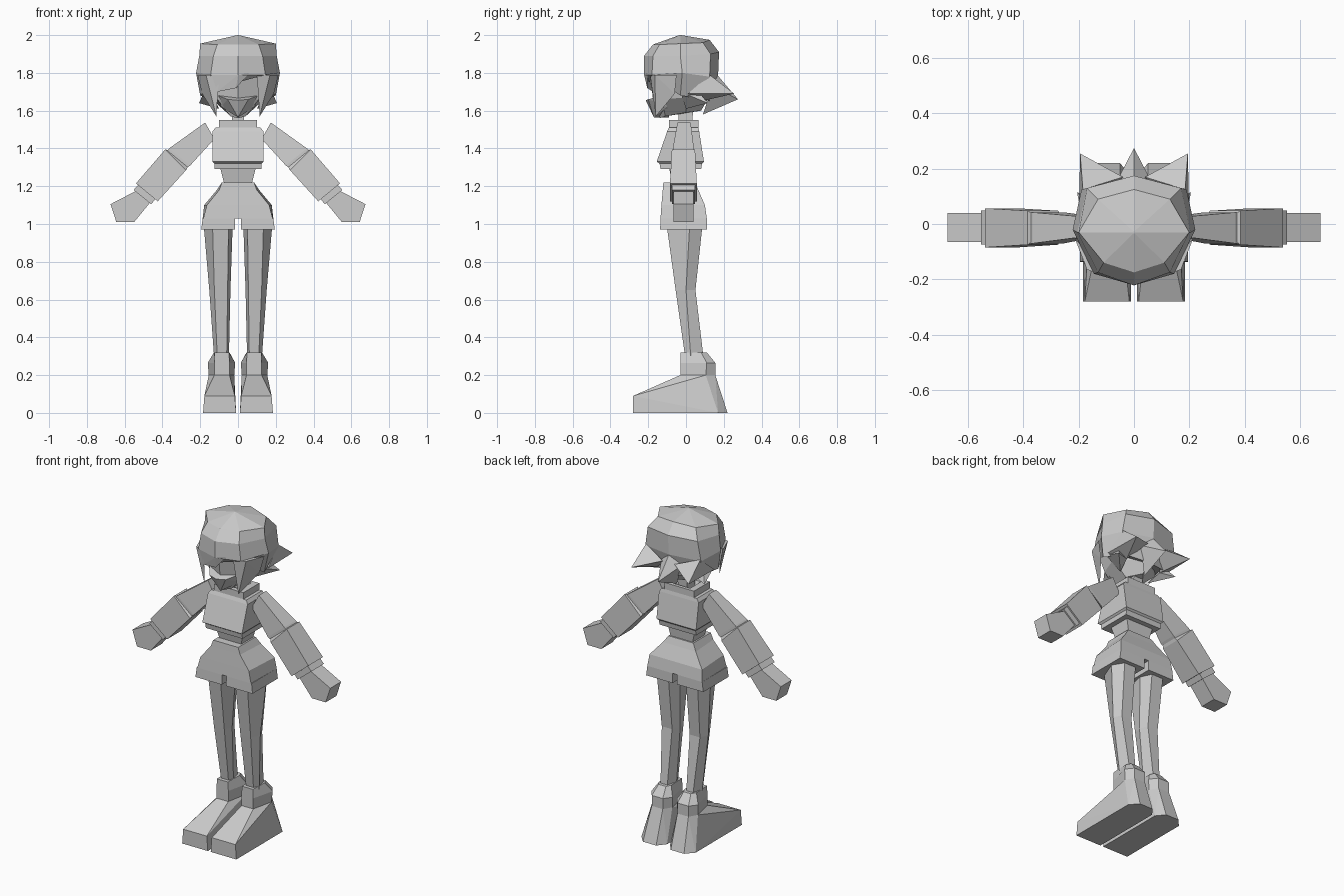
import bpy, bmesh, math

grey = bpy.data.materials.new("light grey")
grey.diffuse_color = (0.6, 0.6, 0.6, 1)


def finish(name, bm):
    bmesh.ops.recalc_face_normals(bm, faces=bm.faces)
    mesh = bpy.data.meshes.new(name)
    bm.to_mesh(mesh)
    bm.free()
    mesh.materials.append(grey)
    obj = bpy.data.objects.new(name, mesh)
    bpy.context.collection.objects.link(obj)
    return obj


def loft(name, rings, side=1):
    """Skin matching rings of points and cap both ends."""
    bm = bmesh.new()
    loops = [[bm.verts.new((x * side, y, z)) for x, y, z in r] for r in rings]
    n = len(loops[0])
    for a, b in zip(loops, loops[1:]):
        for i in range(n):
            j = (i + 1) % n
            bm.faces.new((a[i], a[j], b[j], b[i]))
    bm.faces.new(loops[0])
    bm.faces.new(loops[-1])
    return finish(name, bm)


def hull(name, pts, side=1):
    """Faceted solid around a few points."""
    bm = bmesh.new()
    for x, y, z in pts:
        bm.verts.new((x * side, y, z))
    bmesh.ops.convex_hull(bm, input=bm.verts[:])
    bmesh.ops.dissolve_limit(bm, angle_limit=math.radians(3), verts=bm.verts[:], edges=bm.edges[:])
    return finish(name, bm)


def rect(z, x0, x1, y0, y1, back=0):
    """Four-sided level ring, optionally wider at the back."""
    return [(x0, y0, z), (x1, y0, z), (x1 + back, y1, z), (x0 - back, y1, z)]


def box(z, w, y0, y1, back=0):
    return rect(z, -w, w, y0, y1, back)


def hexa(z, front, mid, rear):
    """Six-sided ring from three (x0, x1, y) pairs."""
    return [(front[0], front[2], z), (front[1], front[2], z), (mid[1], mid[2], z),
            (rear[1], rear[2], z), (rear[0], rear[2], z), (mid[0], mid[2], z)]


def arm_ring(top, low, y0, y1):
    return [(top[0], y0, top[1]), (top[0], y1, top[1]), (low[0], y1, low[1]), (low[0], y0, low[1])]


def mirrored(pts):
    """Full ring from half: front centre, half points, back centre."""
    return pts + [(-x, y, z) for x, y, z in pts[-2:0:-1]]


# Torso, collar, waist and neck
loft("chest", [box(1.29, .125, -.135, .08), box(1.32, .125, -.14, .085), box(1.33, .135, -.155, .095),
               box(1.49, .135, -.10, .07), box(1.51, .12, -.09, .065)])
loft("collar", [box(1.50, .10, -.09, .065), box(1.55, .10, -.09, .065),
                box(1.55, .06, -.06, .045), box(1.52, .04, -.045, .035)])
loft("waist", [box(1.20, .07, -.07, .04), box(1.30, .095, -.09, .05)])
loft("neck", [box(1.50, .032, -.04, .03), box(1.63, .032, -.04, .04)])

# Shorts: upper block plus two short legs with a gap between
loft("shorts", [box(1.03, .183, -.135, .11, .004), box(1.10, .165, -.13, .10, .014),
                box(1.18, .10, -.123, .065, .012), box(1.22, .085, -.12, .05)])

for s, tag in ((1, "right"), (-1, "left")):
    loft(tag + "_short_leg", [rect(.97, .015, .195, -.137, .11), rect(1.03, .015, .187, -.135, .11)], s)

    # Six-sided bare leg
    loft(tag + "_leg", [hexa(.30, (.06, .11, -.005), (.048, .127, .025), (.065, .11, .092)),
                        hexa(.65, (.055, .125, -.055), (.04, .152, 0), (.06, .13, .05)),
                        hexa(1.0, (.05, .135, -.103), (.028, .182, .02), (.06, .14, .088))], s)

    # Shoe with sloped toe and a flared ankle cuff
    sole = hexa(0, (.01, .185, -.28), (.01, .185, .17), (.05, .14, .22))
    low = hexa(.20, (.045, .125, -.03), (.02, .155, .105), (.05, .125, .155))
    hull(tag + "_shoe", sole + low + [(.017, -.28, .09), (.178, -.28, .09)], s)
    loft(tag + "_ankle", [low, hexa(.265, (.045, .125, -.03), (.015, .16, .11), (.05, .125, .155)),
                          hexa(.32, (.048, .123, -.03), (.045, .127, .08), (.06, .11, .11))], s)

    # Sleeve in two sections, cuff and mitten hand
    loft(tag + "_upper_arm", [arm_ring((.174, 1.537), (.125, 1.45), -.045, .025),
                              arm_ring((.365, 1.40), (.253, 1.31), -.07, .042),
                              arm_ring((.375, 1.39), (.265, 1.30), -.07, .042)], s)
    loft(tag + "_forearm", [arm_ring((.365, 1.39), (.265, 1.305), -.06, .035),
                            arm_ring((.385, 1.395), (.275, 1.285), -.075, .048),
                            arm_ring((.54, 1.215), (.425, 1.12), -.085, .057)], s)
    loft(tag + "_cuff", [arm_ring((.52, 1.215), (.43, 1.14), -.075, .048),
                         arm_ring((.553, 1.18), (.46, 1.105), -.075, .048)], s)
    hand = [(.54, 1.175), (.675, 1.105), (.644, 1.01), (.55, 1.01), (.464, 1.115)]
    loft(tag + "_hand", [[(x, y, z) for x, z in hand] for y in (-.065, .04)], s)

    # Hair: face lock, back side spike and lower side spike
    hull(tag + "_face_lock", [(.10, -.19, 1.79), (.17, -.165, 1.79), (.215, -.05, 1.79), (.19, -.06, 1.69),
                              (.14, -.15, 1.66), (.115, -.16, 1.57)], s)
    hull(tag + "_back_spike", [(.20, .01, 1.69), (.185, .125, 1.79), (.04, .17, 1.74), (.12, .08, 1.65),
                               (.195, .255, 1.69)], s)
    hull(tag + "_side_spike", [(.18, -.03, 1.70), (.16, .06, 1.71), (.10, .0, 1.61), (.12, .08, 1.65),
                               (.206, .115, 1.64)], s)

# Head: face, jaw and hair cap
loft("face", [mirrored([(0, -.14, 1.56), (.04, -.11, 1.57), (.06, 0, 1.59), (0, .08, 1.60)]),
              mirrored([(0, -.175, 1.66), (.11, -.125, 1.66), (.15, 0, 1.67), (0, .12, 1.67)]),
              mirrored([(0, -.19, 1.80), (.14, -.155, 1.80), (.18, 0, 1.80), (0, .15, 1.80)])])
hull("jaw", [(0, -.213, 1.655), (.055, -.20, 1.66), (-.055, -.20, 1.66), (.105, -.13, 1.68), (-.105, -.13, 1.68),
             (.09, -.10, 1.62), (-.09, -.10, 1.62), (0, -.17, 1.565), (0, -.09, 1.565)])
loft("hair_cap", [
    mirrored([(0, -.195, 1.75), (.10, -.175, 1.78), (.20, -.03, 1.68), (.14, .10, 1.66), (0, .13, 1.65)]),
    mirrored([(0, -.222, 1.79), (.145, -.18, 1.79), (.222, -.02, 1.80), (.19, .125, 1.78), (0, .17, 1.79)]),
    mirrored([(0, -.222, 1.89), (.13, -.175, 1.89), (.205, -.03, 1.89), (.17, .13, 1.90), (0, .175, 1.91)]),
    mirrored([(0, -.175, 1.95), (.11, -.14, 1.95), (.20, -.03, 1.955), (.13, .09, 1.96), (0, .125, 1.975)]),
    mirrored([(0, -.035, 2.0), (.002, -.034, 2.0), (.003, -.03, 2.0), (.002, -.026, 2.0), (0, -.025, 2.0)])])

# Fringe tip over the brow and the middle back spike
hull("fringe", [(-.14, -.18, 1.79), (.06, -.205, 1.80), (0, -.222, 1.79), (-.11, -.175, 1.70), (-.01, -.205, 1.72)])
hull("middle_back_spike", [(.07, .14, 1.73), (-.07, .14, 1.73), (0, .165, 1.79), (0, .09, 1.58), (0, .275, 1.66)])
